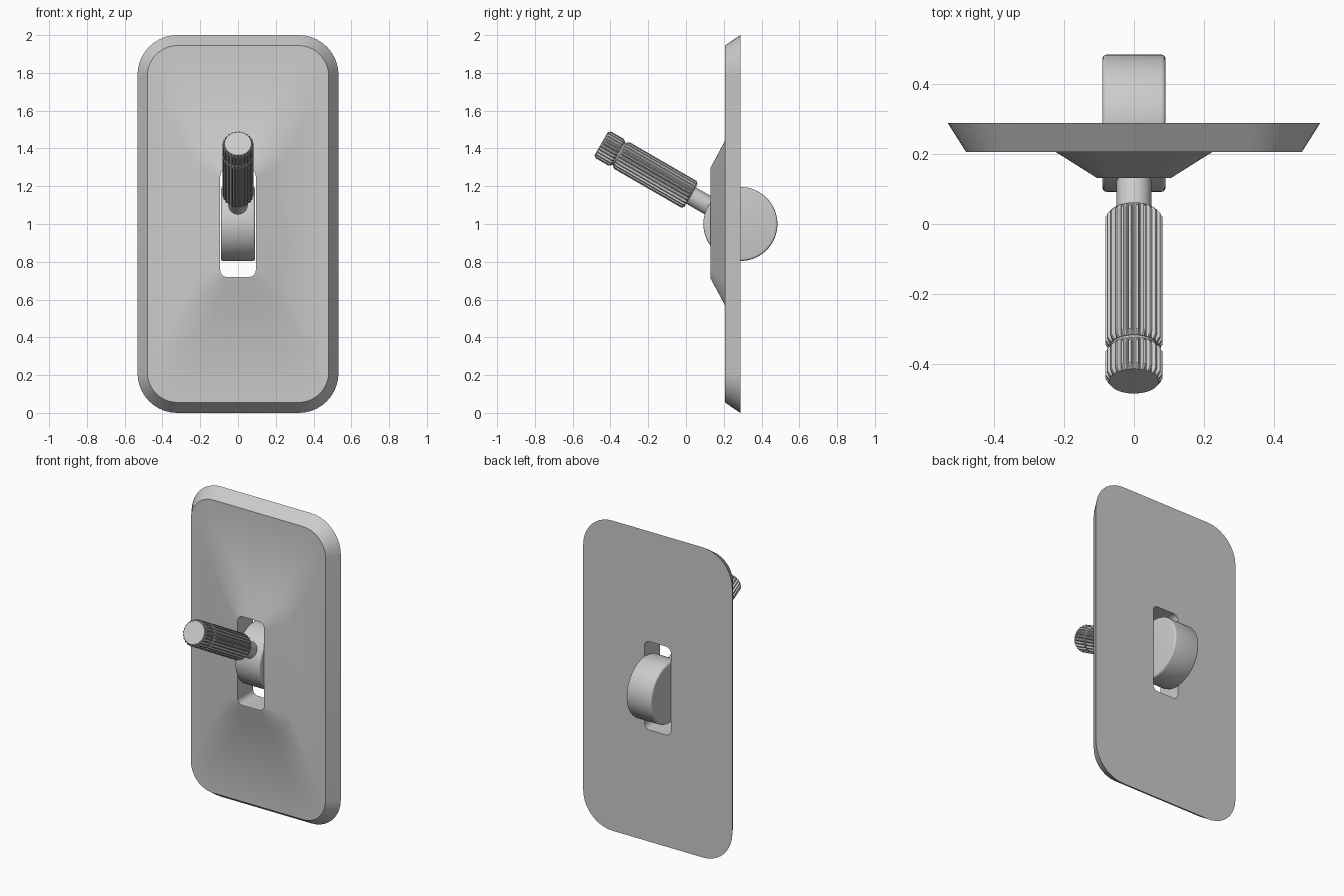
import bpy, bmesh, math
from mathutils import Matrix, Vector

if "Cube" in bpy.data.objects:
    bpy.data.objects.remove(bpy.data.objects["Cube"])

PIVOT = Vector((0, 0.288, 1.0))      # centre of the rocker disc


def finish(bm, name, angle):
    bmesh.ops.remove_doubles(bm, verts=bm.verts, dist=1e-6)
    bmesh.ops.recalc_face_normals(bm, faces=bm.faces)
    me = bpy.data.meshes.new(name)
    bm.to_mesh(me)
    bm.free()
    ob = bpy.data.objects.new(name, me)
    bpy.context.collection.objects.link(ob)
    bpy.ops.object.select_all(action='DESELECT')
    ob.select_set(True)
    bpy.context.view_layer.objects.active = ob
    bpy.ops.object.shade_smooth_by_angle(angle=math.radians(angle))
    return ob


def loft(rings, name, angle, closed=False):
    """Join rings of equal point count; cap the ends unless closed."""
    bm = bmesh.new()
    vs = [[bm.verts.new(p) for p in r] for r in rings]
    n = len(vs[0])
    pairs = list(zip(vs, vs[1:])) + ([(vs[-1], vs[0])] if closed else [])
    for a, b in pairs:
        for i in range(n):
            j = (i + 1) % n
            bm.faces.new((a[i], a[j], b[j], b[i]))
    if not closed:
        bm.faces.new(vs[0])
        bm.faces.new(vs[-1])
    return finish(bm, name, angle)


def rounded_rect(hx, z0, z1, r, y, steps=10):
    pts = []
    for k, (cx, cz) in enumerate([(hx - r, z1 - r), (r - hx, z1 - r),
                                  (r - hx, z0 + r), (hx - r, z0 + r)]):
        for s in range(steps + 1):
            a = math.pi / 2 * (k + s / steps)
            pts.append((cx + r * math.cos(a), y, cz + r * math.sin(a)))
    return pts


# Cover plate with bevelled rim, raised boss and through slot
loft([rounded_rect(0.532, 0.0, 2.0, 0.21, 0.288),
      rounded_rect(0.48, 0.055, 1.945, 0.16, 0.206),
      rounded_rect(0.224, 0.57, 1.44, 0.13, 0.206),
      rounded_rect(0.105, 0.71, 1.30, 0.045, 0.131),
      rounded_rect(0.094, 0.72, 1.29, 0.035, 0.131),
      rounded_rect(0.094, 0.72, 1.29, 0.035, 0.288)],
     "cover_plate", 36, closed=True)


# Rocker disc with softened edges, lying across x
def disc_ring(x, r, n=64):
    return [PIVOT + Vector((x, r * math.cos(math.tau * i / n),
                            r * math.sin(math.tau * i / n))) for i in range(n)]


R, W, B = 0.196, 0.09, 0.012
edge = [(W - B + B * math.sin(a), R - B + B * math.cos(a))
        for a in (math.pi / 2 * s / 4 for s in range(5))]
profile = [(-x, r) for x, r in reversed(edge)] + edge
loft([disc_ring(x, r) for x, r in profile], "rocker_disc", 40)

# Lever parts are built along +z, then tilted 30 degrees up towards the front
TILT = Matrix.Translation(PIVOT) @ Matrix.Rotation(math.radians(60), 4, 'X')
TEETH, OUTER, INNER = 24, 0.082, 0.071


def round_ring(t, r, n=TEETH * 4):
    return [TILT @ Vector((r * math.cos(math.tau * i / n),
                           r * math.sin(math.tau * i / n), t)) for i in range(n)]


def tooth_ring(t):
    pts = []
    for k in range(TEETH):
        for off, r in ((0.0, INNER), (0.14, INNER), (0.42, OUTER), (0.72, OUTER)):
            a = math.tau * (k + off) / TEETH
            pts.append(TILT @ Vector((r * math.cos(a), r * math.sin(a), t)))
    return pts


def core_ring(t):
    # same angles as the teeth, but all on the root radius
    return [TILT @ Vector((INNER * math.cos(a), INNER * math.sin(a), t))
            for a in (math.tau * (k + o) / TEETH for k in range(TEETH)
                      for o in (0.0, 0.14, 0.42, 0.72))]


def grip(name, t0, t1, c=0.014):
    loft([core_ring(t0), tooth_ring(t0 + c), tooth_ring(t1 - c), core_ring(t1)],
         name, 20)


# Neck, groove core and the two knurled grips
loft([round_ring(0.12, 0.05), round_ring(0.32, 0.05)], "lever_neck", 30)
grip("lever_grip", 0.302, 0.738)
loft([round_ring(0.73, 0.068), round_ring(0.755, 0.068)], "lever_groove", 30)
grip("lever_tip", 0.746, 0.851)
